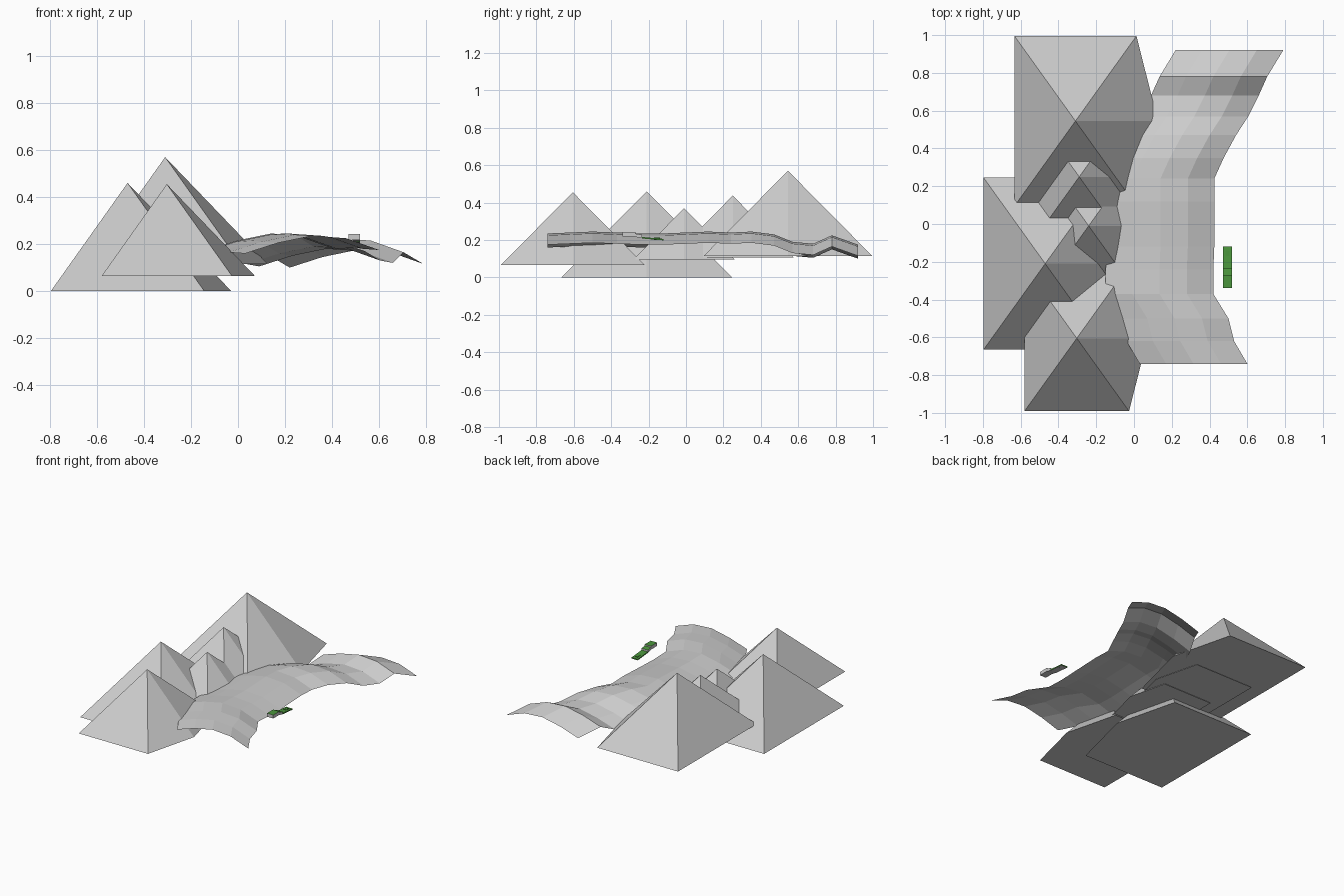
import bpy
from mathutils import Vector

cube = bpy.data.objects.get("Cube")
if cube:
    bpy.data.objects.remove(cube, do_unlink=True)


def make_material(name, rgb):
    mat = bpy.data.materials.new(name)
    mat.use_nodes = True
    mat.diffuse_color = (*rgb, 1)
    mat.node_tree.nodes["Principled BSDF"].inputs["Base Color"].default_value = (*rgb, 1)
    return mat


STONE = make_material("stone_grey", (0.6, 0.6, 0.6))
GREEN = make_material("paint_green", (0.07, 0.3, 0.045))


def make_object(name, verts, faces, *mats):
    mesh = bpy.data.meshes.new(name)
    mesh.from_pydata(verts, [], faces)
    for mat in mats:
        mesh.materials.append(mat)
    obj = bpy.data.objects.new(name, mesh)
    bpy.context.collection.objects.link(obj)
    return obj


# Mountains: one five-sided peak with a corner towards the path, scaled
FOOTPRINT = [(-0.71, -0.99), (0.71, -0.99), (0.96, 0), (0.71, 0.99), (-0.71, 0.99)]


def mountain(name, apex, height):
    apex = Vector(apex)
    base = [apex + Vector((x, y, -1)) * height for x, y in FOOTPRINT]
    sides = [(i, (i + 1) % 5, 5) for i in range(5)]
    make_object(name, base + [apex], sides + [(4, 3, 2, 1, 0)], STONE)


mountain("back_mountain", (-0.31, 0.545, 0.57), 0.455)
mountain("left_mountain", (-0.47, -0.21, 0.46), 0.46)
mountain("front_mountain", (-0.303, -0.605, 0.455), 0.39)
mountain("inner_back_mountain", (-0.29, 0.25, 0.437), 0.33)
mountain("inner_small_mountain", (-0.24, -0.01, 0.37), 0.275)

# Path: an arched open strip swept along y, given as (y, right edge x, drop)
ROWS = [(-0.74, 0.60, 0.01), (-0.62, 0.53, 0.005), (-0.5, 0.50, 0), (-0.37, 0.42, 0.005),
        (-0.24, 0.42, 0.01), (-0.12, 0.425, 0.01), (0, 0.425, 0.005), (0.12, 0.425, 0),
        (0.24, 0.425, 0.005), (0.35, 0.475, 0), (0.47, 0.54, 0.015), (0.57, 0.605, 0.055),
        (0.68, 0.66, 0.065), (0.78, 0.705, 0.02), (0.92, 0.79, 0.07)]
ARCH = [(-0.57, 0.17), (-0.43, 0.215), (-0.285, 0.245), (-0.14, 0.235), (0, 0.185)]
verts = [(x + dx, y, z - drop) for y, x, drop in ROWS for dx, z in ARCH]
n = len(ARCH)
quads = [(r * n + c, r * n + c + 1, (r + 1) * n + c + 1, (r + 1) * n + c)
         for r in range(len(ROWS) - 1) for c in range(n - 1)]
make_object("path", verts, quads, STONE)


# Small vehicle: boxes with green tops and grey undersides
def block(name, x, y, z, tail_drop=0, green_sides=False):
    verts = [(px, py, pz - tail_drop * j) for pz in z for j, py in enumerate(y) for px in x]
    faces = [(0, 2, 3, 1), (4, 5, 7, 6), (0, 1, 5, 4), (2, 6, 7, 3), (0, 4, 6, 2), (1, 3, 7, 5)]
    obj = make_object(name, verts, faces, STONE, GREEN)
    for face in obj.data.polygons:
        if face.normal.z > 0.5 or (green_sides and face.normal.z > -0.5):
            face.material_index = 1


block("vehicle_cab", (0.47, 0.52), (-0.34, -0.27), (0.218, 0.243))
block("vehicle_hood", (0.47, 0.52), (-0.27, -0.235), (0.216, 0.234), 0.006)
block("vehicle_bed", (0.47, 0.52), (-0.235, -0.12), (0.208, 0.216), 0.01, True)
block("vehicle_tail", (0.485, 0.505), (-0.17, -0.14), (0.2, 0.212), 0, True)
